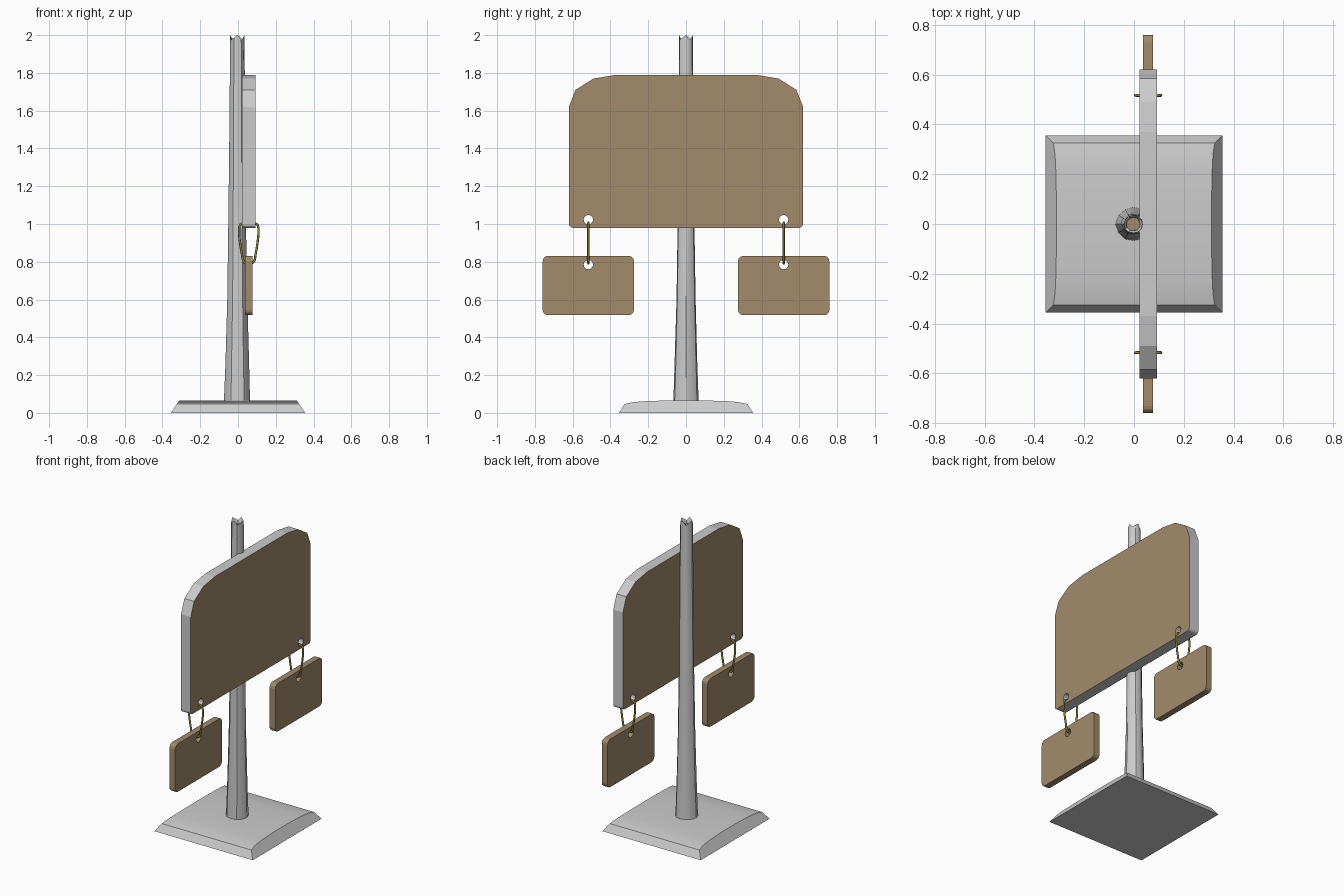
import bpy, bmesh, math, random

if "Cube" in bpy.data.objects:
    bpy.data.objects.remove(bpy.data.objects["Cube"])

random.seed(4)


def material(name, rgb):
    m = bpy.data.materials.new(name)
    m.diffuse_color = (*rgb, 1)
    m.use_nodes = True
    m.node_tree.nodes["Principled BSDF"].inputs["Base Color"].default_value = m.diffuse_color
    return m


WOOD = material("wood", (0.36, 0.26, 0.15))
GREY = material("grey", (0.8, 0.8, 0.8))
ROPE = material("rope", (0.30, 0.25, 0.06))


def finish(bm, name, mats=(), smooth=None):
    bmesh.ops.recalc_face_normals(bm, faces=bm.faces[:])
    me = bpy.data.meshes.new(name)
    bm.to_mesh(me)
    bm.free()
    ob = bpy.data.objects.new(name, me)
    bpy.context.collection.objects.link(ob)
    for m in mats:
        me.materials.append(m)
    if smooth:
        bpy.ops.object.select_all(action='DESELECT')
        ob.select_set(True)
        bpy.context.view_layer.objects.active = ob
        bpy.ops.object.shade_smooth_by_angle(angle=math.radians(smooth))
    return ob


def corner(y, z, r, start, n=3):
    # quarter-circle of outline points around (y, z)
    return [(y + r * math.cos(math.radians(start + 90 * i / n)),
             z + r * math.sin(math.radians(start + 90 * i / n))) for i in range(n + 1)]


def board(name, outline, holes, x0, x1, mats):
    # flat plate in the yz plane with round holes; slot 0 = faces, slot 1 = edges
    loops = [outline] + [[(y + r * math.cos(a * math.tau / 12), z + r * math.sin(a * math.tau / 12))
                          for a in range(12)] for y, z, r in holes]
    bm = bmesh.new()
    sides = []
    for x in (x0, x1):
        rings, edges = [], []
        for loop in loops:
            vs = [bm.verts.new((x, y, z)) for y, z in loop]
            edges += [bm.edges.new((vs[i - 1], vs[i])) for i in range(len(vs))]
            rings.append(vs)
        bmesh.ops.triangle_fill(bm, edges=edges, use_beauty=True, use_dissolve=False,
                                normal=(1, 0, 0))
        sides.append(rings)
    for a, b in zip(*sides):
        for i in range(len(a)):
            f = bm.faces.new((a[i - 1], a[i], b[i], b[i - 1]))
            f.material_index = len(mats) - 1
    return finish(bm, name, mats)


# base: arched profile along y, ends sloping inwards in x
profile = [(0.355, 0), (0.325, 0.047), (0.28, 0.057), (0.20, 0.063), (0.07, 0.066)]
profile += [(-y, z) for y, z in reversed(profile)]
bm = bmesh.new()
left, right = ([bm.verts.new((s * (0.355 - 0.66 * z), y, z)) for y, z in profile] for s in (-1, 1))
bm.faces.new(left)
bm.faces.new(right)
for i in range(len(profile)):
    bm.faces.new((left[i - 1], left[i], right[i], right[i - 1]))
finish(bm, "base", smooth=15)

# post: uneven tapered trunk with a broken, hollowed top
N = 12
rings = [(0.05, 0.070), (0.25, 0.063), (0.6, 0.053), (1.0, 0.047), (1.5, 0.043), (1.985, 0.038)]
wobble = [random.uniform(0.93, 1.04) for _ in range(N)]
bm = bmesh.new()
levels = []
for k, (z, r) in enumerate(rings + [(1.975, 0.029), (1.96, 0.028)]):
    ring = []
    for i in range(N):
        a = i * math.tau / N
        rr = r * wobble[i] * random.uniform(0.98, 1.02)
        dz = (0.015, -0.010, 0.002)[i % 3] if k == len(rings) - 1 else 0
        ring.append(bm.verts.new((rr * math.cos(a) - 0.002, rr * math.sin(a), z + dz)))
    levels.append(ring)
for k in range(len(levels) - 1):
    a, b = levels[k], levels[k + 1]
    for i in range(N):
        f = bm.faces.new((a[i - 1], a[i], b[i], b[i - 1]))
bm.faces.new(levels[0])
bm.faces.new(levels[-1]).material_index = 1
finish(bm, "post", (GREY, WOOD), smooth=32)

# large sign board with bevelled shoulders
top = [(0.62, 1.62), (0.585, 1.71), (0.49, 1.77), (0.37, 1.79)]
outline = (corner(-0.60, 1.0, 0.02, 180) + corner(0.60, 1.0, 0.02, 270)
           + top + [(-y, z) for y, z in reversed(top)])
board("main_board", outline, [(-0.517, 1.023, 0.025), (0.517, 1.023, 0.025)],
      0.022, 0.092, (WOOD, GREY))

# hanging boards and their rope loops
half = [(0.022, 1.006), (0.045, 0.996), (0.051, 0.96), (0.046, 0.90), (0.036, 0.84), (0.026, 0.80),
        (0.012, 0.792)]
path = half + [(-x, z) for x, z in reversed(half)]
for s, side in ((-1, "left"), (1, "right")):
    c = s * 0.517
    r = 0.028
    outline = (corner(c - 0.242 + r, 0.517 + r, r, 180) + corner(c + 0.242 - r, 0.517 + r, r, 270)
               + corner(c + 0.242 - r, 0.831 - r, r, 0) + corner(c - 0.242 + r, 0.831 - r, r, 90))
    board("hanging_board_" + side, outline, [(c, 0.785, 0.025)], 0.036, 0.077, (WOOD,))

    cu = bpy.data.curves.new("rope_" + side, 'CURVE')
    cu.dimensions = '3D'
    cu.bevel_depth = 0.006
    cu.bevel_resolution = 2
    cu.resolution_u = 4
    sp = cu.splines.new('BEZIER')
    sp.bezier_points.add(len(path) - 1)
    sp.use_cyclic_u = True
    for p, (x, z) in zip(sp.bezier_points, path):
        p.co = (0.057 + x, c, z)
        p.handle_left_type = p.handle_right_type = 'AUTO'
    cu.materials.append(ROPE)
    ob = bpy.data.objects.new("rope_" + side, cu)
    bpy.context.collection.objects.link(ob)
    bpy.ops.object.select_all(action='DESELECT')
    ob.select_set(True)
    bpy.context.view_layer.objects.active = ob
    bpy.ops.object.convert(target='MESH')
